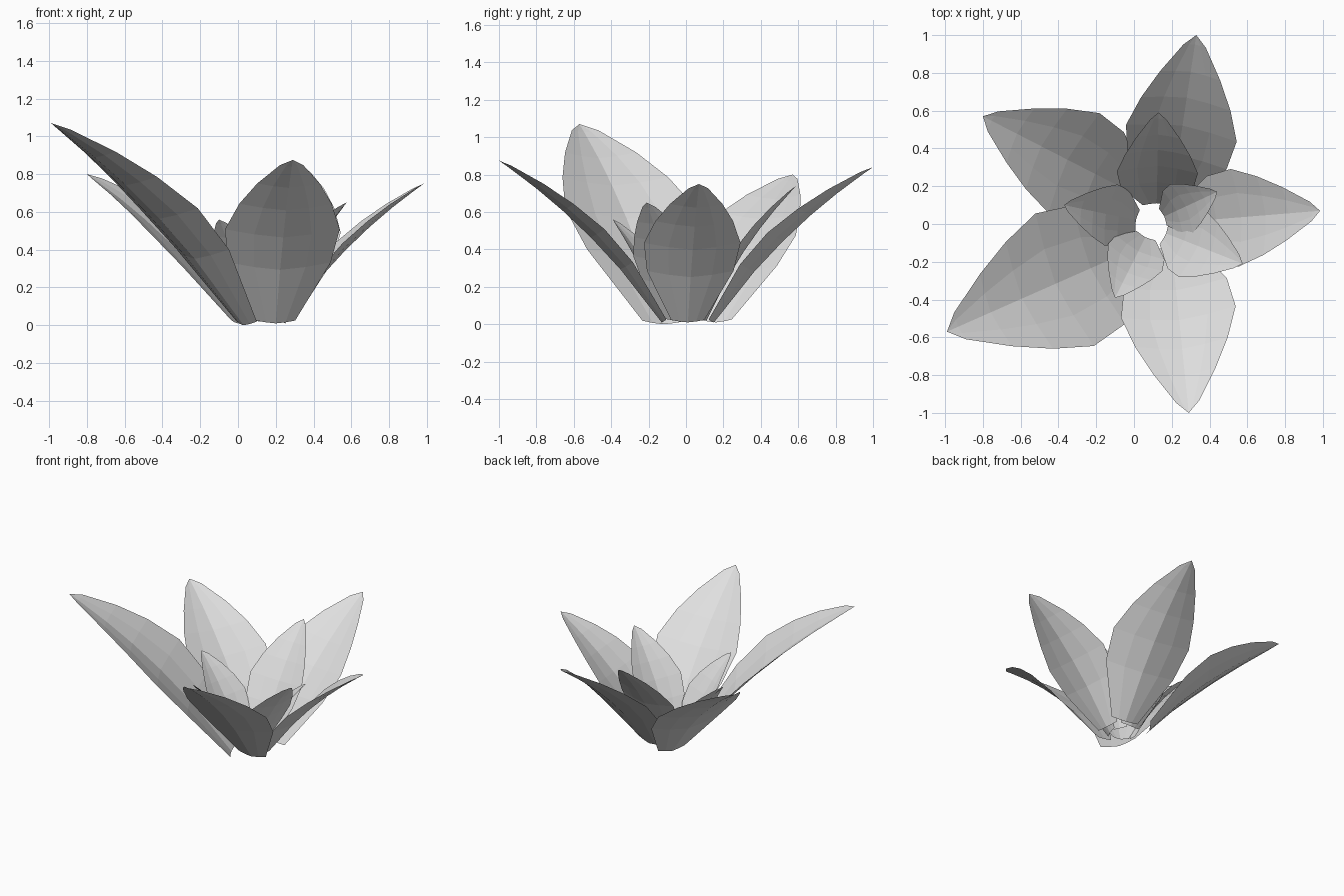
import bpy
import bmesh
from mathutils import Vector

cube = bpy.data.objects.get("Cube")
if cube:
    bpy.data.objects.remove(cube, do_unlink=True)

# Single plain grey material
grey = bpy.data.materials.new("petal_grey")
grey.use_nodes = True
grey.diffuse_color = (0.74, 0.74, 0.74, 1)
grey.node_tree.nodes["Principled BSDF"].inputs["Base Color"].default_value = (0.74, 0.74, 0.74, 1)

# Petal outline: (position along length, half width), relative to length
OUTLINE = [(0, .085), (.29, .222), (.48, .248), (.65, .20), (.80, .135), (.95, .05), (1, 0)]
COLUMNS = [-1, -.5, 0, .5, 1]
CUP = 0.2     # how far the sides curl inward, relative to half width
ARCH = 0.045  # upward bow of the midrib, relative to length


def make_petal(name, base, tip):
    """Thin cupped leaf running from base to tip, opening toward the top."""
    base, tip = Vector(base), Vector(tip)
    axis = tip - base
    length = axis.length
    side = axis.cross(Vector((0, 0, 1))).normalized()
    inward = side.cross(axis).normalized()
    bm = bmesh.new()
    rows = []
    for t, half in OUTLINE:
        middle = base + axis * t + inward * (4 * ARCH * length * t * (1 - t))
        w = half * length
        rows.append([bm.verts.new(middle + side * (w * c) + inward * (CUP * w * abs(c) ** 1.4))
                     for c in COLUMNS])
    for low, high in zip(rows, rows[1:]):
        for i in range(len(COLUMNS) - 1):
            bm.faces.new((low[i], low[i + 1], high[i + 1], high[i]))
    # Close the point of the petal
    bmesh.ops.remove_doubles(bm, verts=bm.verts[:], dist=0.0005)
    mesh = bpy.data.meshes.new(name)
    bm.to_mesh(mesh)
    bm.free()
    mesh.materials.append(grey)
    obj = bpy.data.objects.new(name, mesh)
    bpy.context.collection.objects.link(obj)


# Large outer petals
make_petal("outer_petal_back", (.20, .15, .01), (.33, 1.0, .84))
make_petal("outer_petal_back_right", (0, .16, .01), (-.80, .57, .80))
make_petal("outer_petal_front_right", (.03, -.12, 0), (-.99, -.57, 1.07))
make_petal("outer_petal_front", (.20, -.13, .01), (.29, -1.0, .875))
make_petal("outer_petal_left", (.25, .01, .01), (.985, .07, .75))

# Smaller, steeper inner petals
make_petal("inner_petal_back", (.12, .11, .02), (.13, .59, .74))
make_petal("inner_petal_right", (.01, .02, .02), (-.37, .10, .56))
make_petal("inner_petal_front", (.06, -.07, .02), (-.10, -.39, .56))
make_petal("inner_petal_front_left", (.17, -.05, .02), (.575, -.21, .65))
make_petal("inner_petal_left", (.16, .04, .02), (.44, .17, .50))
